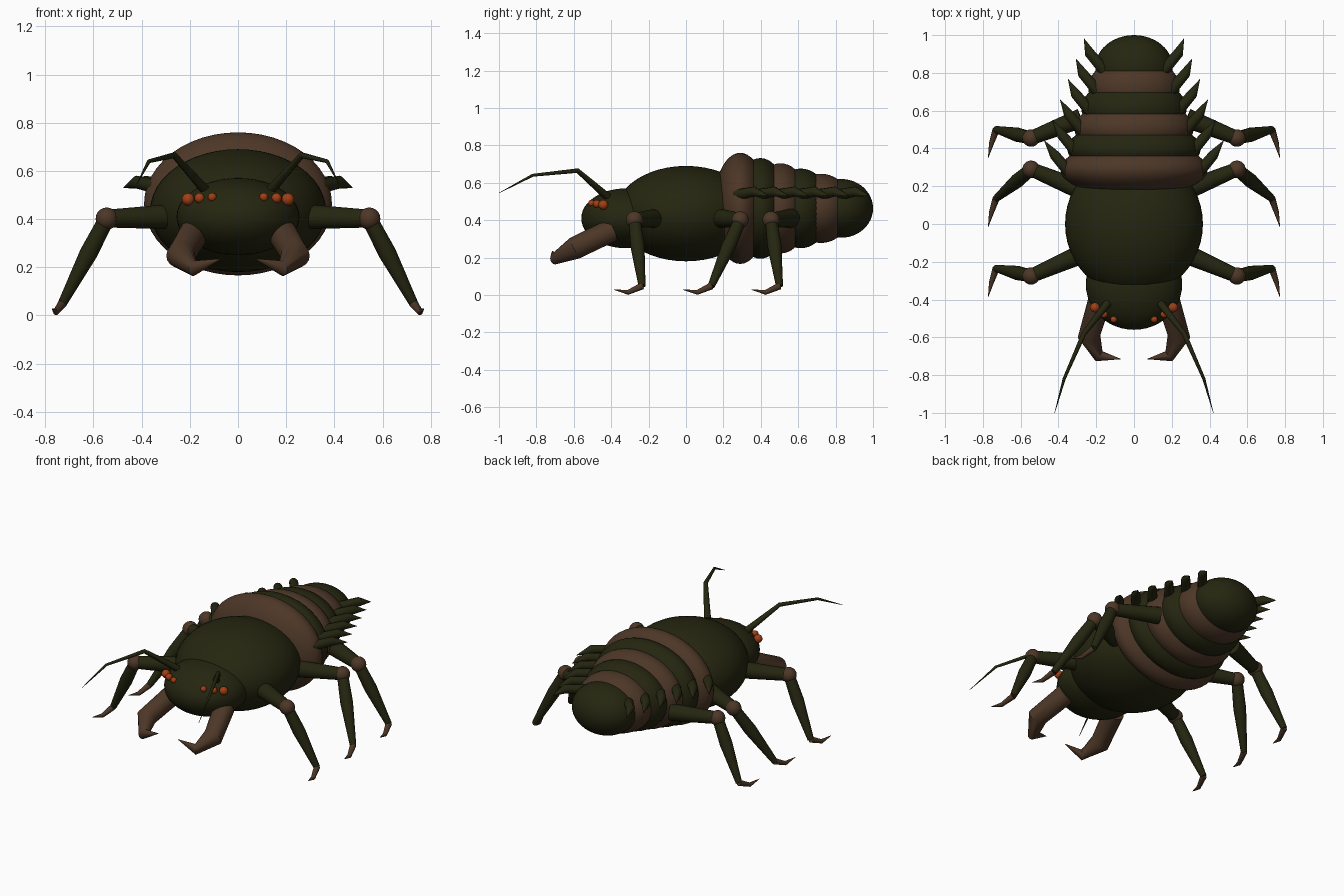
import bpy, bmesh, math
from mathutils import Vector

cube = bpy.data.objects.get("Cube")
if cube:
    bpy.data.objects.remove(cube, do_unlink=True)


def material(name, rgb):
    m = bpy.data.materials.new(name)
    m.use_nodes = True
    m.diffuse_color = (*rgb, 1)
    m.node_tree.nodes["Principled BSDF"].inputs["Base Color"].default_value = (*rgb, 1)
    return m


GREEN = material("dark_olive", (0.018, 0.019, 0.005))
BROWN = material("chitin_brown", (0.073, 0.038, 0.020))
ORANGE = material("eye_orange", (0.36, 0.05, 0.007))


def finish(name, bm, mat, angle=40):
    """Turn a bmesh into a smooth shaded object."""
    bmesh.ops.recalc_face_normals(bm, faces=bm.faces)
    mesh = bpy.data.meshes.new(name)
    bm.to_mesh(mesh)
    bm.free()
    mesh.materials.append(mat)
    obj = bpy.data.objects.new(name, mesh)
    bpy.context.collection.objects.link(obj)
    bpy.ops.object.select_all(action="DESELECT")
    obj.select_set(True)
    bpy.context.view_layer.objects.active = obj
    bpy.ops.object.shade_smooth_by_angle(angle=math.radians(angle))
    return obj


def ellipsoid(name, centre, radii, mat, segs=48):
    bm = bmesh.new()
    bmesh.ops.create_uvsphere(bm, u_segments=segs, v_segments=segs // 2, radius=1)
    for v in bm.verts:
        v.co = Vector(c + r * p for c, r, p in zip(centre, radii, v.co))
    return finish(name, bm, mat)


def limb(name, points, radii, mat, sides=16):
    """Tapered tube swept through the points, with mitred bends and closed ends."""
    pts = [Vector(p) for p in points]
    bm = bmesh.new()
    rings = []
    for i, (p, r) in enumerate(zip(pts, radii)):
        before = (p - pts[i - 1]).normalized() if i else Vector()
        after = (pts[i + 1] - p).normalized() if i < len(pts) - 1 else Vector()
        axis = (before + after).normalized()
        side = axis.cross(Vector((0, 0, 1))).normalized()
        up = side.cross(axis)
        turn = [2 * math.pi * k / sides for k in range(sides)]
        rings.append([bm.verts.new(p + r * (math.cos(a) * side + math.sin(a) * up)) for a in turn])
    for a, b in zip(rings, rings[1:]):
        for k in range(sides):
            n = (k + 1) % sides
            bm.faces.new((a[k], a[n], b[n], b[k]))
    bm.faces.new(rings[0])
    bm.faces.new(rings[-1])
    return finish(name, bm, mat)


# Head and thorax
ellipsoid("head", (0, -0.32, 0.41), (0.255, 0.24, 0.16), GREEN)
ellipsoid("thorax", (0, 0, 0.435), (0.365, 0.38, 0.255), GREEN)

# Abdomen: overlapping bands that shrink to the rear
segments = []
for i in range(6):
    y = 0.29 + 0.108 * i
    width = 0.39 - 0.037 * i
    height = 0.297 - 0.028 * i
    depth = 0.145 + 0.005 * i
    segments.append((y, width))
    ellipsoid(f"abdomen_band_{i + 1}", (0, y, 0.463), (width, depth, height), GREEN if i % 2 else BROWN)

# Paired parts, built on the left (+x) and right (-x)
for s, tag in ((1, "left"), (-1, "right")):

    def flip(points):
        return [(s * x, y, z) for x, y, z in points]

    # Hooked spikes along the abdomen
    for i, (y, w) in enumerate(segments):
        path = [(w - 0.05, y - 0.02, 0.535), (w + 0.03, y + 0.075, 0.553), (w + 0.06 + 0.005 * (5 - i), y + 0.152, 0.53)]
        limb(f"spike_{tag}_{i + 1}", flip(path), (0.030, 0.027, 0.001), GREEN, 12)

    # Legs: hip, knee, foot and claw positions along y
    for part, hip, knee, foot in (("front", -0.16, -0.275, -0.235),
                                  ("middle", 0.18, 0.29, 0.135),
                                  ("hind", 0.56, 0.455, 0.50)):
        name = f"{part}_{tag}"
        k, f = Vector((0.545, knee, 0.402)), Vector((0.73, foot, 0.048))
        limb(f"{name}_femur", flip([(0.28, hip, 0.41), k]), (0.052, 0.037), GREEN)
        ellipsoid(f"{name}_knee", (s * k.x, k.y, k.z), (0.046,) * 3, BROWN, 24)
        limb(f"{name}_tibia", flip([k, k.lerp(f, 0.4), f]), (0.033, 0.038, 0.019), GREEN)
        claw = [f, (0.755, foot - 0.075, 0.014), (0.772, foot - 0.15, 0.028)]
        limb(f"{name}_claw", flip(claw), (0.019, 0.013, 0.001), BROWN, 12)

    # Mandible with an inward hooked tip
    jaw = [(0.18, -0.40, 0.345), (0.238, -0.595, 0.25), (0.185, -0.70, 0.195), (0.07, -0.715, 0.235)]
    limb(f"mandible_{tag}", flip(jaw), (0.062, 0.06, 0.032, 0.001), BROWN)

    # Antenna
    feeler = [(0.14, -0.42, 0.525), (0.265, -0.58, 0.665), (0.37, -0.82, 0.64), (0.42, -1.0, 0.545)]
    limb(f"antenna_{tag}", flip(feeler), (0.021, 0.013, 0.008, 0.001), GREEN, 10)

    # Row of three eyes
    for i, (x, y, z, r) in enumerate(((0.207, -0.442, 0.482, 0.026),
                                      (0.160, -0.477, 0.487, 0.021),
                                      (0.107, -0.505, 0.491, 0.018))):
        ellipsoid(f"eye_{tag}_{i + 1}", (s * x, y, z), (r,) * 3, ORANGE, 20)
